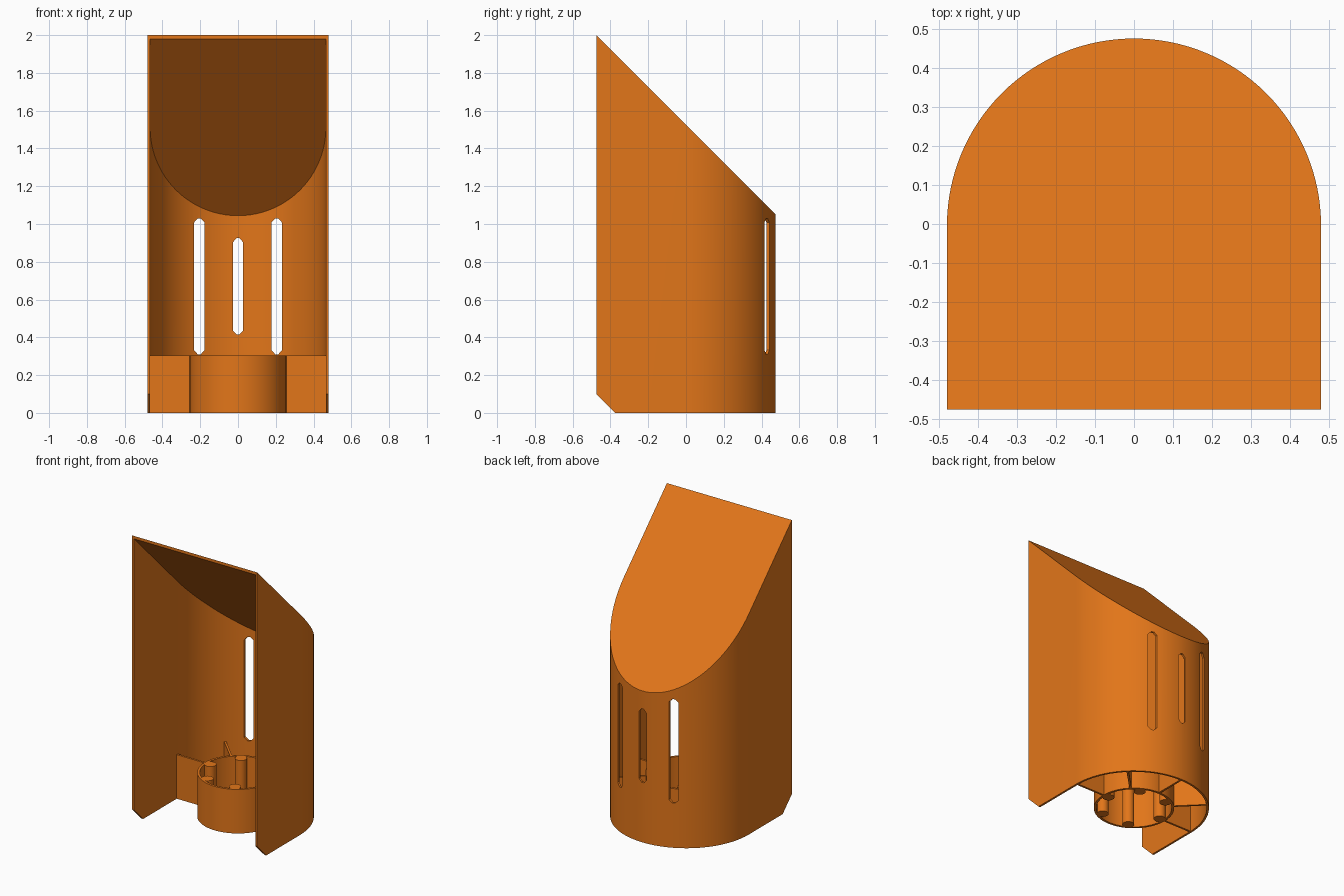
import bpy, bmesh, math
from mathutils import Vector

if "Cube" in bpy.data.objects:
    bpy.data.objects.remove(bpy.data.objects["Cube"])

CY = -0.004          # centre of the rounded back
orange = bpy.data.materials.new("orange")
orange.diffuse_color = (0.76, 0.18, 0.01, 1)
orange.use_nodes = True
orange.node_tree.nodes["Principled BSDF"].inputs["Base Color"].default_value = orange.diffuse_color


def loft(name, loop_a, loop_b):
    """Closed solid between two matching loops of points."""
    bm = bmesh.new()
    a = [bm.verts.new(p) for p in loop_a]
    b = [bm.verts.new(p) for p in loop_b]
    n = len(a)
    bm.faces.new(a)
    bm.faces.new(b)
    for i in range(n):
        j = (i + 1) % n
        bm.faces.new((a[i], a[j], b[j], b[i]))
    bmesh.ops.recalc_face_normals(bm, faces=bm.faces)
    me = bpy.data.meshes.new(name)
    bm.to_mesh(me)
    bm.free()
    ob = bpy.data.objects.new(name, me)
    bpy.context.collection.objects.link(ob)
    me.materials.append(orange)
    return ob


def cut(ob, cutter):
    bpy.context.view_layer.objects.active = ob
    mod = ob.modifiers.new("cut", 'BOOLEAN')
    mod.operation, mod.solver, mod.object = 'DIFFERENCE', 'EXACT', cutter
    bpy.ops.object.modifier_apply(modifier=mod.name)
    bpy.data.objects.remove(cutter)


def smooth(ob):
    bpy.ops.object.select_all(action='DESELECT')
    ob.select_set(True)
    bpy.context.view_layer.objects.active = ob
    bpy.ops.object.shade_smooth_by_angle(angle=math.radians(30))


def arch(r, front, n=64):
    """Outline: straight sides with a half-round back."""
    arc = [(r * math.cos(math.pi * i / n), CY + r * math.sin(math.pi * i / n)) for i in range(n + 1)]
    return arc + [(-r, front), (r, front)]


def slanted(name, outline, z0, top):
    return loft(name, [(x, y, z0) for x, y in outline], [(x, y, top - y) for x, y in outline])


def cylinder(name, r, x, y, z0, z1, n):
    pts = [(x + r * math.cos(math.tau * i / n), y + r * math.sin(math.tau * i / n)) for i in range(n)]
    return loft(name, [(*p, z0) for p in pts], [(*p, z1) for p in pts])


# hood: thin shell with slanted roof, open at front and bottom
hood = slanted("hood", arch(0.479, -0.475), 0, 1.525)
cut(hood, slanted("cavity", arch(0.465, -0.8), -0.5, 1.505))

# chamfered lower front corners
tri = [(-0.575, 0.2), (-0.575, -0.1), (-0.275, -0.1)]
cut(hood, loft("chamfer", [(-1, *p) for p in tri], [(1, *p) for p in tri]))

# pointed vertical slots in the back wall
for cx, z0, z1 in ((-0.205, 0.31, 1.03), (0, 0.415, 0.925), (0.205, 0.31, 1.03)):
    w, t, c = 0.0275, 0.008, 0.022
    pts = [(-t, z0), (t, z0), (w, z0 + c), (w, z1 - c), (t, z1), (-t, z1), (-w, z1 - c), (-w, z0 + c)]
    cut(hood, loft("slot", [(cx + x, 0.3, z) for x, z in pts], [(cx + x, 0.6, z) for x, z in pts]))
smooth(hood)

# round socket at the base
H = 0.305
socket = cylinder("socket_ring", 0.256, 0, 0, 0, H, 64)
cut(socket, cylinder("bore", 0.24, 0, 0, -0.1, H + 0.1, 64))
smooth(socket)

# grip posts inside the socket
for k in range(6):
    a = math.radians(60 * k)
    smooth(cylinder(f"grip_post_{k + 1}", 0.038, 0.212 * math.cos(a), 0.212 * math.sin(a), 0, H, 24))

# ribs joining socket to hood
for k in range(5):
    a = math.radians(45 * k)
    d = Vector((math.cos(a), math.sin(a), 0))
    s = Vector((-d.y, d.x, 0)) * 0.007
    base = [d * 0.247 - s, d * 0.467 - s, d * 0.467 + s, d * 0.247 + s]
    loft(f"rib_{k + 1}", base, [p + Vector((0, 0, H)) for p in base])
